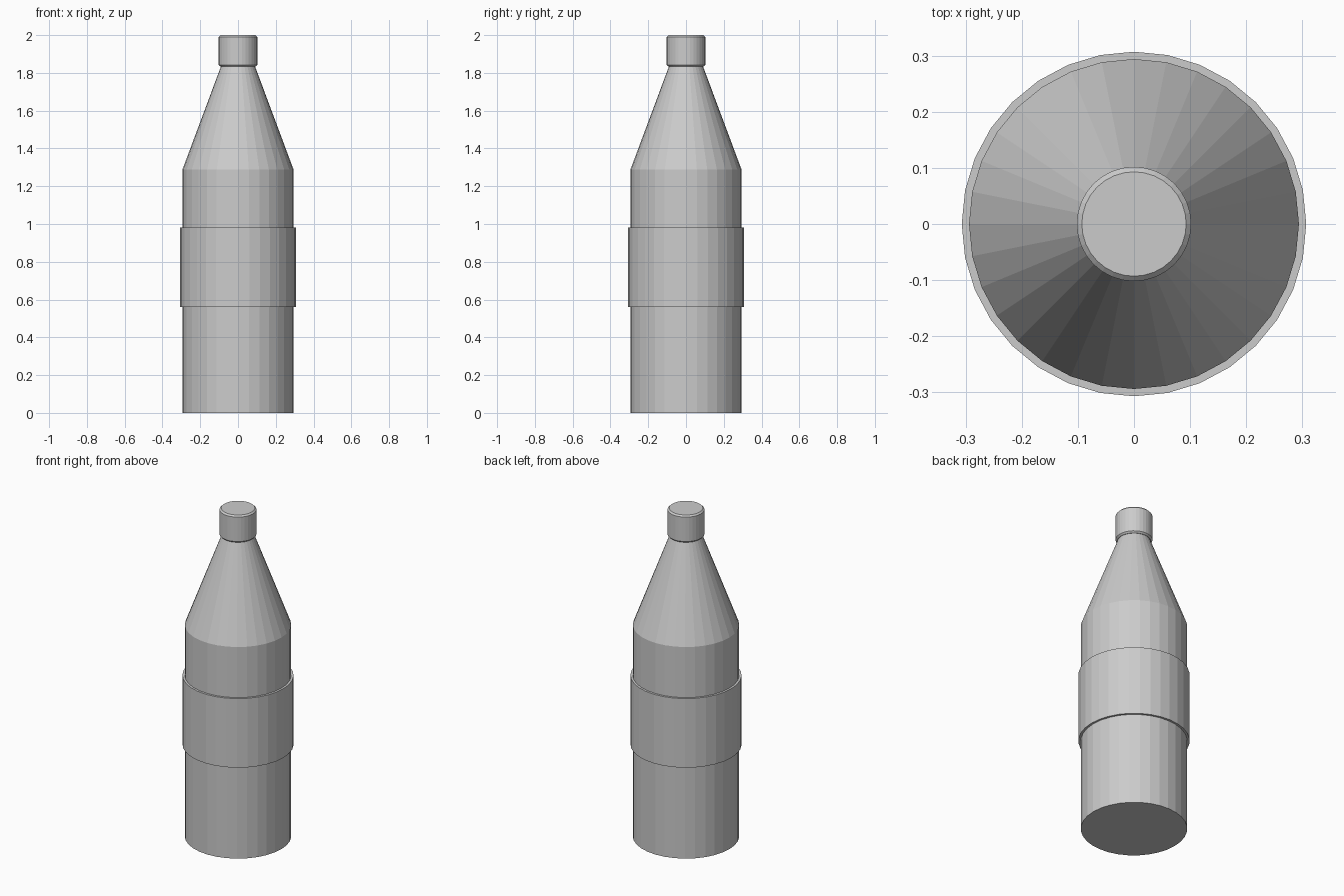
import bpy
import bmesh
from math import cos, sin, tau

if "Cube" in bpy.data.objects:
    bpy.data.objects.remove(bpy.data.objects["Cube"])

SIDES = 32


def lathe(name, profile, closed=False):
    """Spin (radius, z) points around z; open profiles get end caps."""
    bm = bmesh.new()
    rings = [[bm.verts.new((r * cos(tau * i / SIDES), r * sin(tau * i / SIDES), z))
              for i in range(SIDES)] for r, z in profile]
    pairs = list(zip(rings, rings[1:]))
    if closed:
        pairs.append((rings[-1], rings[0]))
    else:
        bm.faces.new(rings[0])
        bm.faces.new(rings[-1])
    for a, b in pairs:
        for i in range(SIDES):
            j = (i + 1) % SIDES
            bm.faces.new((a[i], a[j], b[j], b[i]))
    bmesh.ops.recalc_face_normals(bm, faces=bm.faces)
    mesh = bpy.data.meshes.new(name)
    bm.to_mesh(mesh)
    bm.free()
    obj = bpy.data.objects.new(name, mesh)
    bpy.context.collection.objects.link(obj)
    return obj


# Bottle body: straight wall, then a conical shoulder up to the neck
lathe("bottle_body", [(0.294, 0), (0.294, 1.289), (0.088, 1.84)])

# Label sleeve wrapped around the middle
lathe("label_sleeve", [(0.294, 0.56), (0.307, 0.56), (0.307, 0.981), (0.294, 0.981)],
      closed=True)

# Screw cap with chamfered rims
lathe("cap", [(0.093, 1.833), (0.102, 1.842), (0.102, 1.991), (0.093, 2.0)])
